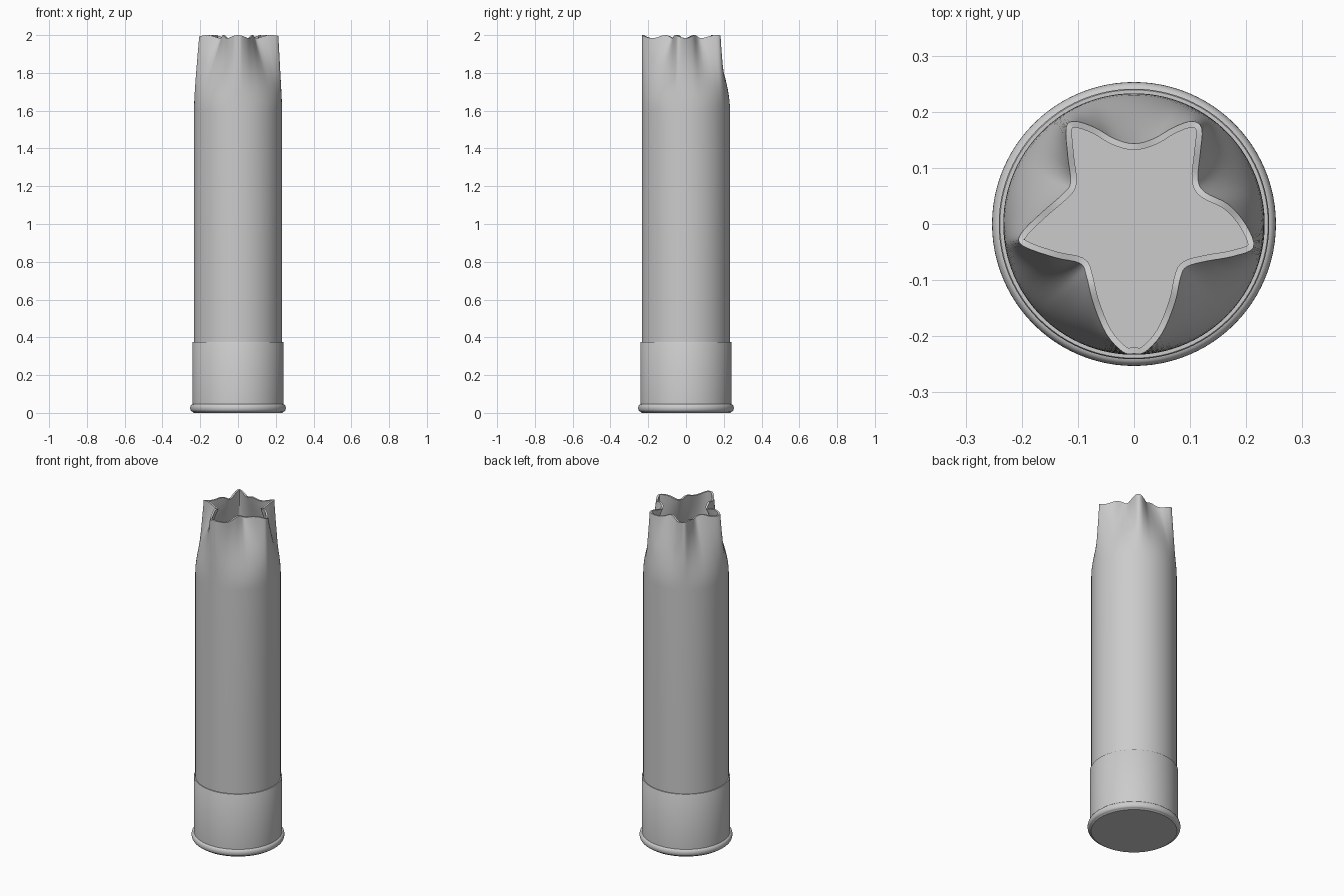
import bpy, math
from mathutils import Vector

if "Cube" in bpy.data.objects:
    bpy.data.objects.remove(bpy.data.objects["Cube"])

SUB = 4          # curve steps between star points
R = 0.233        # hull radius
WALL = 0.011


def make(name, rings, smooth=35):
    """Skin a list of equal-length rings and cap both ends."""
    n = len(rings[0])
    verts = [p for r in rings for p in r]
    faces = [(i * n + j, i * n + (j + 1) % n, (i + 1) * n + (j + 1) % n, (i + 1) * n + j)
             for i in range(len(rings) - 1) for j in range(n)]
    faces.append(tuple(reversed(range(n))))
    faces.append(tuple(range((len(rings) - 1) * n, len(rings) * n)))
    me = bpy.data.meshes.new(name)
    me.from_pydata(verts, [], faces)
    ob = bpy.data.objects.new(name, me)
    bpy.context.collection.objects.link(ob)
    bpy.context.view_layer.objects.active = ob
    ob.select_set(True)
    bpy.ops.object.shade_smooth_by_angle(angle=math.radians(smooth))
    ob.select_set(False)
    return ob


def circle(r, z, n=96):
    return [(r * math.cos(2 * math.pi * k / n), r * math.sin(2 * math.pi * k / n), z) for k in range(n)]


# metal head with rolled rim
rim = [(0.240 + 0.013 * math.cos(a), 0.026 + 0.020 * math.sin(a))
       for a in [math.radians(-90 + 18 * k) for k in range(11)]]
head = [(0.234, 0.0)] + rim + [(0.241, 0.044), (0.241, 0.372), (0.239, 0.376), (0.231, 0.376), (0.229, 0.06)]
make("metal_head", [circle(r, z) for r, z in head])

# star-shaped mouth outline, counter-clockwise from the right-hand tip
star = [(.213, -.042), (.2, -.002), (.168, .035), (.126, .057), (.114, .08), (.118, .125), (.121, .17),
        (.103, .183), (.07, .172), (.035, .152), (0, .143), (-.035, .152), (-.07, .172), (-.105, .183),
        (-.121, .172), (-.118, .12), (-.113, .075), (-.125, .055), (-.165, .02), (-.202, -.018),
        (-.198, -.039), (-.14, -.06), (-.096, -.07), (-.085, -.092), (-.073, -.14), (-.05, -.195),
        (-.02, -.228), (0, -.231), (.02, -.228), (.05, -.195), (.073, -.14), (.083, -.095),
        (.094, -.076), (.13, -.066), (.175, -.058)]
pts = [Vector(p) for p in star]
mouth = []
for i in range(len(pts)):
    a, b, c, d = (pts[(i + k) % len(pts)] for k in (-1, 0, 1, 2))
    for s in range(SUB):
        t = s / SUB
        mouth.append(0.5 * (2 * b + (c - a) * t + (2 * a - 5 * b + 4 * c - d) * t * t
                            + (3 * b - a - 3 * c + d) * t ** 3))


def section(w, z, inset=0.0):
    """Blend from round hull (w=0) to star mouth (w=1), inset along the normal."""
    flat = [p.normalized() * R * (1 - w) + p * w for p in mouth]
    out = []
    n = len(flat)
    for i, p in enumerate(flat):
        t = (flat[(i + 1) % n] - flat[i - 1]).normalized()
        q = p + Vector((-t.y, t.x)) * inset
        wave = 0.008 * (math.cos(10 * (math.atan2(p.y, p.x) + math.pi / 2)) - 1) * w ** 4
        out.append((q.x, q.y, z + wave))
    return out


# hull tube: up the outside, over the lip, down the inside to the floor
levels = [(0, 0.05), (0, 0.8), (0, 1.6)]
for k in range(1, 15):
    u = k / 14
    levels.append((0.45 * u * u * (3 - 2 * u) + 0.55 * u ** 2, 1.6 + 0.4 * u))
rings = [section(w, z) for w, z in levels]
rings += [section(w, max(z, 0.08), WALL) for w, z in reversed(levels)]
make("crimped_hull", rings, 50)
